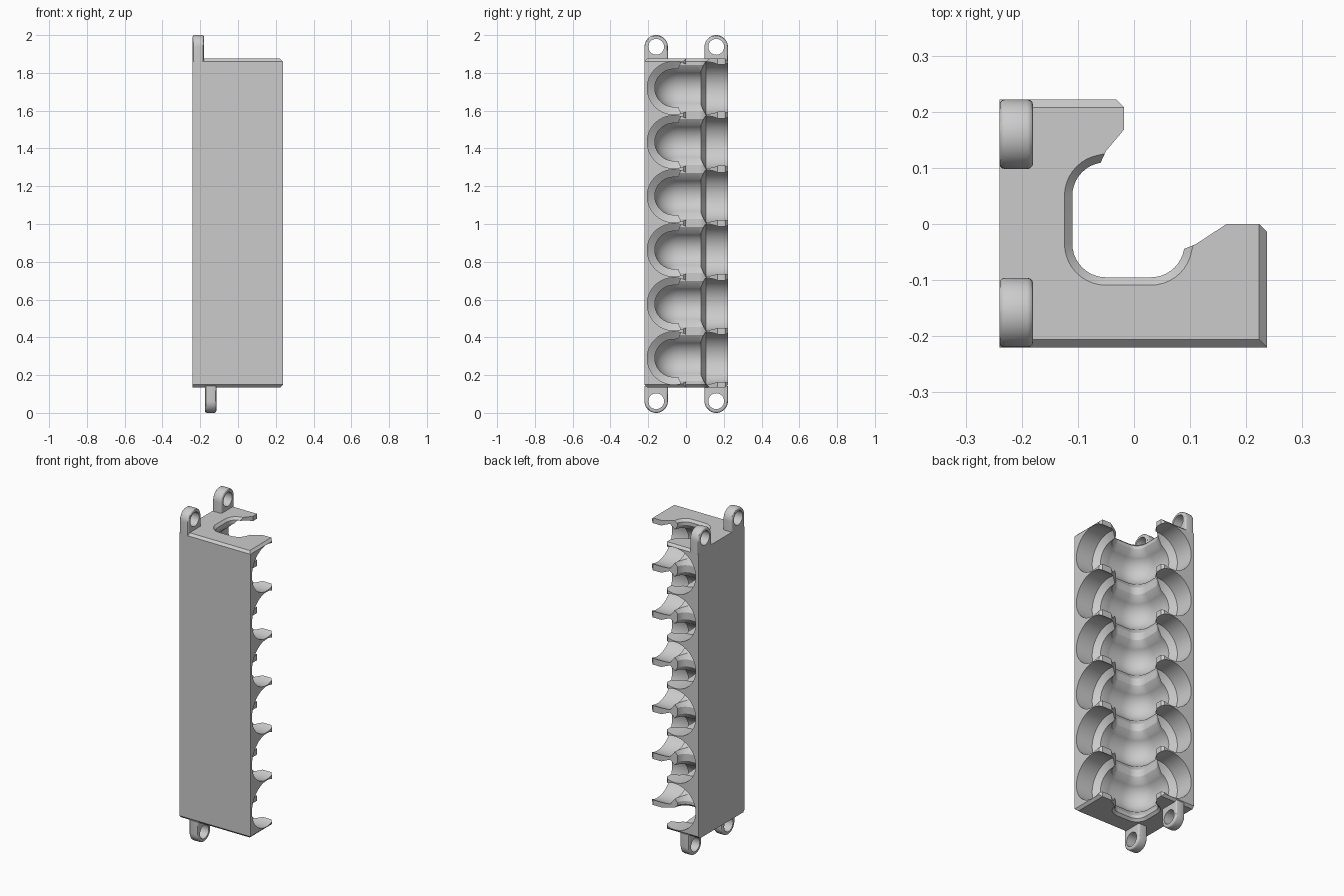
import bpy, bmesh
from math import sin, cos, pi, radians

old = bpy.data.objects.get("Cube")
if old:
    bpy.data.objects.remove(old, do_unlink=True)

grey = bpy.data.materials.new("light_grey")
grey.use_nodes = True
COLOUR = (0.6, 0.6, 0.6, 1)
grey.diffuse_color = COLOUR
grey.node_tree.nodes["Principled BSDF"].inputs["Base Color"].default_value = COLOUR

BOTTOM, TOP = 0.135, 1.875
MID, PITCH, CELLS = 1.005, 0.286, 6
LEVELS = [MID + (i - (CELLS - 1) / 2) * PITCH for i in range(CELLS)]
AXIS_X, AXIS_Y = -0.08, -0.065      # pipe centre lines
SLOT = 0.06                         # corner radius of the open slot


def loft(bm, rings):
    """Closed solid through a list of equal point rings."""
    loops = [[bm.verts.new(p) for p in ring] for ring in rings]
    n = len(loops[0])
    for a, b in zip(loops, loops[1:]):
        for i in range(n):
            j = (i + 1) % n
            bm.faces.new((a[i], a[j], b[j], b[i]))
    bm.faces.new(loops[0][::-1])
    bm.faces.new(loops[-1])
    bmesh.ops.recalc_face_normals(bm, faces=bm.faces[:])
    bm.normal_update()


def make(name, bm):
    mesh = bpy.data.meshes.new(name)
    bm.to_mesh(mesh)
    bm.free()
    mesh.materials.append(grey)
    ob = bpy.data.objects.new(name, mesh)
    bpy.context.collection.objects.link(ob)
    return ob


def activate(ob):
    bpy.ops.object.select_all(action='DESELECT')
    ob.select_set(True)
    bpy.context.view_layer.objects.active = ob


def cut(ob, cutter):
    cutter.hide_render = True
    mod = ob.modifiers.new("cut", 'BOOLEAN')
    mod.operation, mod.solver, mod.object = 'DIFFERENCE', 'MANIFOLD', cutter
    activate(ob)
    bpy.ops.object.modifier_apply(modifier=mod.name)
    bpy.data.objects.remove(cutter, do_unlink=True)


def smooth(ob):
    activate(ob)
    bpy.ops.object.shade_smooth_by_angle(angle=radians(30))


# Rounded U path shared by the slot outline and the elbow cavities
STATIONS = []
for cx, cy, start in ((-0.05, 0.05, 90), (-0.05, -0.035, 180), (0.03, -0.035, 270)):
    for k in range(11):
        a = radians(start + 9 * k)
        STATIONS.append((cx, cy, cos(a), sin(a)))

# Angled body with the slot in its plan
slot = [(cx + SLOT * dx, cy + SLOT * dy) for cx, cy, dx, dy in STATIONS[1:-1]]
plan = [(-0.24, 0.222), (-0.24, -0.22), (0.237, -0.22), (0.237, 0), (0.165, 0), (0.11, -0.036)]
plan += slot[::-1] + [(-0.05, 0.13), (-0.018, 0.168), (-0.018, 0.222)]
bm = bmesh.new()
loft(bm, [[(x, y, z) for x, y in plan] for z in (BOTTOM, TOP)])


def on_rim(e):
    (x0, y0, z0), (x1, y1, z1) = [v.co for v in e.verts]
    if max(x0, x1) < -0.239:
        return False
    if min(x0, x1) > 0.236 or min(y0, y1) > 0.221 or max(y0, y1) < -0.219:
        return abs(z0 - z1) < 0.001 or y0 > -0.219
    in_slot = all(-0.12 < x < 0.1 and y < 0.12 for x, y in ((x0, y0), (x1, y1)))
    return in_slot and abs(z0 - z1) < 0.001


bmesh.ops.bevel(bm, geom=[e for e in bm.edges if on_rim(e)], offset=0.014,
                segments=1, profile=0.5, affect='EDGES')
body = make("holder_body", bm)


# Stepped sockets opening at both arm ends
def sockets(along_x, steps):
    bm = bmesh.new()
    for level in LEVELS:
        rings = []
        for s, r in steps:
            ring = []
            for k in range(48):
                a = 2 * pi * (k + 0.5) / 48
                u, h = r * cos(a), level + r * sin(a)
                ring.append((s, AXIS_Y + u, h) if along_x else (AXIS_X + u, s, h))
            rings.append(ring)
        loft(bm, rings)
    return make("socket_cutter", bm)


cut(body, sockets(True, [(-0.04, 0.1), (0.1, 0.1), (0.125, 0.14), (0.3, 0.14)]))
cut(body, sockets(False, [(-0.025, 0.1), (0.08, 0.1), (0.105, 0.14), (0.3, 0.14)]))

# Elbow cavities: round groove flaring towards the slot
R = 0.102
arc = [(0.03 + R * cos(radians(a)), R * sin(radians(a))) for a in range(-60, 61, 8)]
section = [(0.01, -0.125), (0.058, -0.125)] + arc + [(0.058, 0.125), (0.01, 0.125)]
bm = bmesh.new()
for level in LEVELS:
    loft(bm, [[(cx + r * dx, cy + r * dy, level + h) for r, h in section]
              for cx, cy, dx, dy in STATIONS])
cut(body, make("elbow_cutter", bm))
smooth(body)


# Mounting lugs with round eyes
def lug(name, x0, y, z, up):
    r, depth = 0.062, 0.08
    outline = [(r * cos(pi * k / 20), r * sin(pi * k / 20)) for k in range(21)]
    outline += [(-r, -depth), (r, -depth)]
    bm = bmesh.new()
    loft(bm, [[(x, y + u, z + up * v) for u, v in outline] for x in (x0, x0 + 0.06)])
    rim = [e for e in bm.edges if abs(e.verts[0].co.x - e.verts[1].co.x) < 0.001
           and not all((v.co.z - z) * up < -depth / 2 for v in e.verts)]
    bmesh.ops.bevel(bm, geom=rim, offset=0.01, segments=3, profile=0.5, affect='EDGES')
    ob = make(name, bm)
    bm = bmesh.new()
    loft(bm, [[(x, y + 0.042 * cos(pi * k / 16), z + 0.042 * sin(pi * k / 16))
               for k in range(32)] for x in (x0 - 0.1, x0 + 0.2)])
    cut(ob, make("eye_cutter", bm))
    smooth(ob)


for side, y in (("front", -0.158), ("back", 0.16)):
    lug("top_lug_" + side, -0.24, y, 1.938, 1)
    lug("bottom_lug_" + side, -0.175, y, 0.062, -1)
